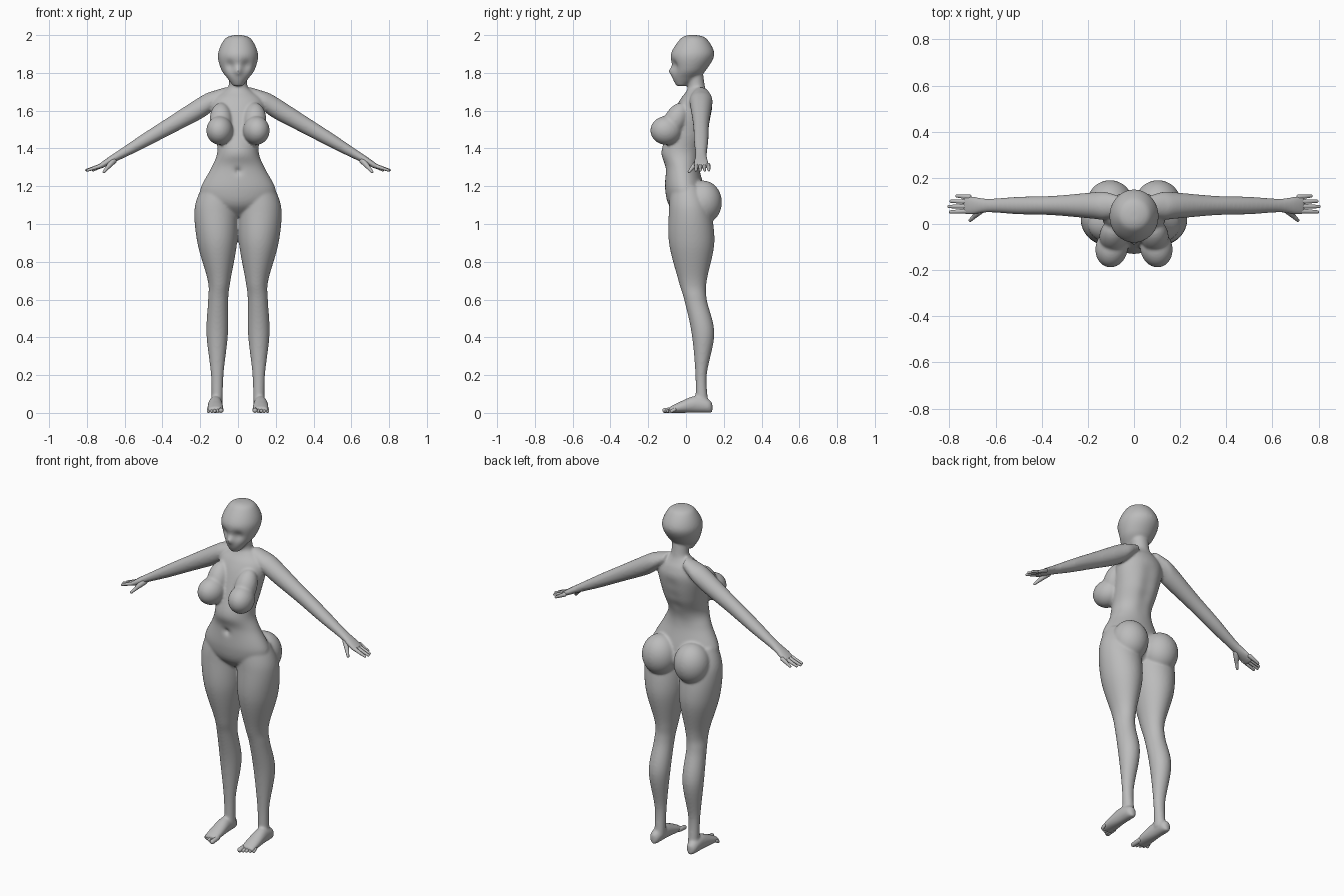
import bpy, bmesh, math
from mathutils import Vector, Matrix

default_cube = bpy.data.objects.get("Cube")
if default_cube:
    bpy.data.objects.remove(default_cube, do_unlink=True)

grey = bpy.data.materials.new("plain grey")
grey.use_nodes = True
grey.diffuse_color = (.5, .5, .5, 1)
grey.node_tree.nodes["Principled BSDF"].inputs["Base Color"].default_value = grey.diffuse_color


def spline(before, start, end, after, t):
    """Smooth value between start and end."""
    slope_in, slope_out = (end - before) / 2, (after - start) / 2
    rise = end - start
    curve = 3 * rise - 2 * slope_in - slope_out
    return start + t * (slope_in + t * (curve + t * (slope_in + slope_out - 2 * rise)))


def loft(bm, axis, rows, segments=48, steps=8):
    """Skin smooth elliptical rings; row = centre x, y, z and two radii across the axis."""
    first_axis, second_axis = [i for i in range(3) if i != axis]
    last = len(rows) - 1
    dense = []
    for i in range(last):
        near = rows[max(i - 1, 0)], rows[i], rows[i + 1], rows[min(i + 2, last)]
        dense += [[spline(*values, step / steps) for values in zip(*near)]
                  for step in range(steps)]
    dense.append(rows[last])
    rings = []
    for *centre, first_radius, second_radius in dense:
        ring = []
        for k in range(segments):
            angle = math.tau * k / segments
            point = Vector(centre)
            point[first_axis] += first_radius * math.cos(angle)
            point[second_axis] += second_radius * math.sin(angle)
            ring.append(bm.verts.new(point))
        rings.append(ring)
    faces = [bm.faces.new(rings[0]), bm.faces.new(rings[-1])]
    for ring, following in zip(rings, rings[1:]):
        for k in range(segments):
            faces.append(bm.faces.new((ring[k - 1], ring[k], following[k], following[k - 1])))
    bmesh.ops.recalc_face_normals(bm, faces=faces)
    return [vert for ring in rings for vert in ring]


def upright(bm, rows):
    """Loft (height, front, back, half width, optional side offset) rows upwards."""
    return loft(bm, 2, [(sum(side), (front + back) / 2, height, width, (back - front) / 2)
                        for height, front, back, width, *side in rows])


def ball(bm, centre, radii, tilt=0, turn=0):
    matrix = (Matrix.Translation(centre) @ Matrix.Rotation(turn, 4, 'Z')
              @ Matrix.Rotation(tilt, 4, 'X') @ Matrix.Diagonal((*radii, 1)))
    bmesh.ops.create_uvsphere(bm, u_segments=40, v_segments=24, radius=1, matrix=matrix)


def capsule(bm, start, end, start_radius, end_radius):
    """Round-ended tapered finger or toe."""
    start, end = Vector(start), Vector(end)
    turn = (end - start).to_track_quat('Z', 'Y')
    sphere = bmesh.ops.create_uvsphere(bm, u_segments=14, v_segments=11, radius=1)
    for vert in sphere["verts"]:
        centre, radius = (end, end_radius) if vert.co.z > 0 else (start, start_radius)
        vert.co = centre + turn @ vert.co * radius


def dent(verts, centre, radius, push):
    """Softly push the surface backwards (or forwards) around a point."""
    for vert in verts:
        distance = (vert.co - Vector(centre)).length / radius
        vert.co.y += push * math.exp(-distance * distance)


def mirror_copy(bm):
    copy = bmesh.ops.duplicate(bm, geom=bm.verts[:] + bm.edges[:] + bm.faces[:])["geom"]
    for element in copy:
        if isinstance(element, bmesh.types.BMVert):
            element.co.x *= -1
    bmesh.ops.reverse_faces(
        bm, faces=[element for element in copy if isinstance(element, bmesh.types.BMFace)])


def make(name, bm):
    mesh = bpy.data.meshes.new(name)
    bm.to_mesh(mesh)
    bm.free()
    mesh.materials.append(grey)
    mesh.shade_smooth()
    made = bpy.data.objects.new(name, mesh)
    bpy.context.collection.objects.link(made)
    return made


body = bmesh.new()

# legs, from hip to ankle
upright(body, [
    (1.2, -.08, .09, .1, .09), (1.08, -.09, .13, .115, .115), (.9, -.09, .15, .105, .11),
    (.7, -.04, .11, .06, .1), (.6, -.01, .11, .053, .105), (.42, .03, .15, .057, .11),
    (.2, .05, .11, .033, .11), (.04, .05, .12, .03, .11)])

# feet, from heel to ball, resting on the ground: distance back, height, half width
loft(body, 1, [(.12, back, height / 2, width, height / 2) for back, height, width in (
    (.14, .05, .01), (.12, .07, .03), (.05, .09, .036), (-.03, .06, .042), (-.09, .03, .04))])


def arm_height(reach):
    """The arm slopes down in a straight line."""
    return 1.73 - .58 * reach


# arms, from shoulder to knuckles: reach, half depth, half height
loft(body, 0, [(reach, .08, arm_height(reach), depth, height) for reach, depth, height in (
    (.06, .04, .03), (.13, .06, .05), (.19, .056, .06), (.35, .042, .05),
    (.5, .038, .04), (.63, .03, .027), (.7, .04, .02), (.74, .04, .013))])

# bust and seat
ball(body, (.097, -.105, 1.495), (.07, .084, .076), turn=.2)
ball(body, (.09, -.055, 1.55), (.06, .06, .1), tilt=-.5)
ball(body, (.104, .09, 1.115), (.1, .1, .115))
mirror_copy(body)

# torso and neck
torso = upright(body, [
    (1.8, 0, .09, .05), (1.73, .01, .1, .05), (1.7, 0, .11, .08), (1.66, -.03, .13, .13),
    (1.6, -.06, .14, .14), (1.48, -.1, .12, .12), (1.38, -.13, .08, .11),
    (1.3, -.11, .07, .14), (1.18, -.11, .1, .2), (1.1, -.09, .11, .17), (1.04, -.03, .07, .05)])
dent(torso, (0, -.11, 1.28), .016, .02)
for height in (1.36, 1.43, 1.5, 1.57):
    dent(torso, (0, .11, height), .04, -.012)

# head with eye hollows and nose
head = upright(body, [
    (2, .01, .06, .02), (1.98, -.03, .11, .07), (1.9, -.08, .15, .106),
    (1.82, -.07, .11, .09), (1.77, -.07, .06, .055), (1.73, -.05, 0, .025)])
for side in (-1, 1):
    dent(head, (side * .045, -.07, 1.84), .026, .017)
dent(head, (0, -.075, 1.81), .022, -.026)

# fuse the body into one soft skin
skin = make("body", body)
fuse = skin.modifiers.new("fuse", 'REMESH')
fuse.mode = 'VOXEL'
fuse.voxel_size = .0065
fuse.use_smooth_shade = True
soften = skin.modifiers.new("soften", 'SMOOTH')
soften.factor = .5
soften.iterations = 9

# fingers, fanned out from the knuckles, and thumbs
fingers = bmesh.new()
for spread, reach in zip((-1.5, -.5, .5, 1.5), (.795, .802, .793, .767)):
    capsule(fingers, (.715, .087 + .02 * spread, 1.312),
            (reach, .087 + .023 * spread, 1.285), .012, .007)
thumb_joint = (.69, .035, 1.3)
capsule(fingers, (.66, .065, 1.335), thumb_joint, .018, .011)
capsule(fingers, thumb_joint, (.71, .016, 1.276), .011, .007)
mirror_copy(fingers)
make("fingers", fingers)

# toes, the big one innermost
toes = bmesh.new()
for i in range(5):
    across, radius = .09 + .0165 * i, .009 if i else .013
    capsule(toes, (across, -.06, .018), (across, -.112 + .009 * i, radius), radius, radius)
mirror_copy(toes)
make("toes", toes)
